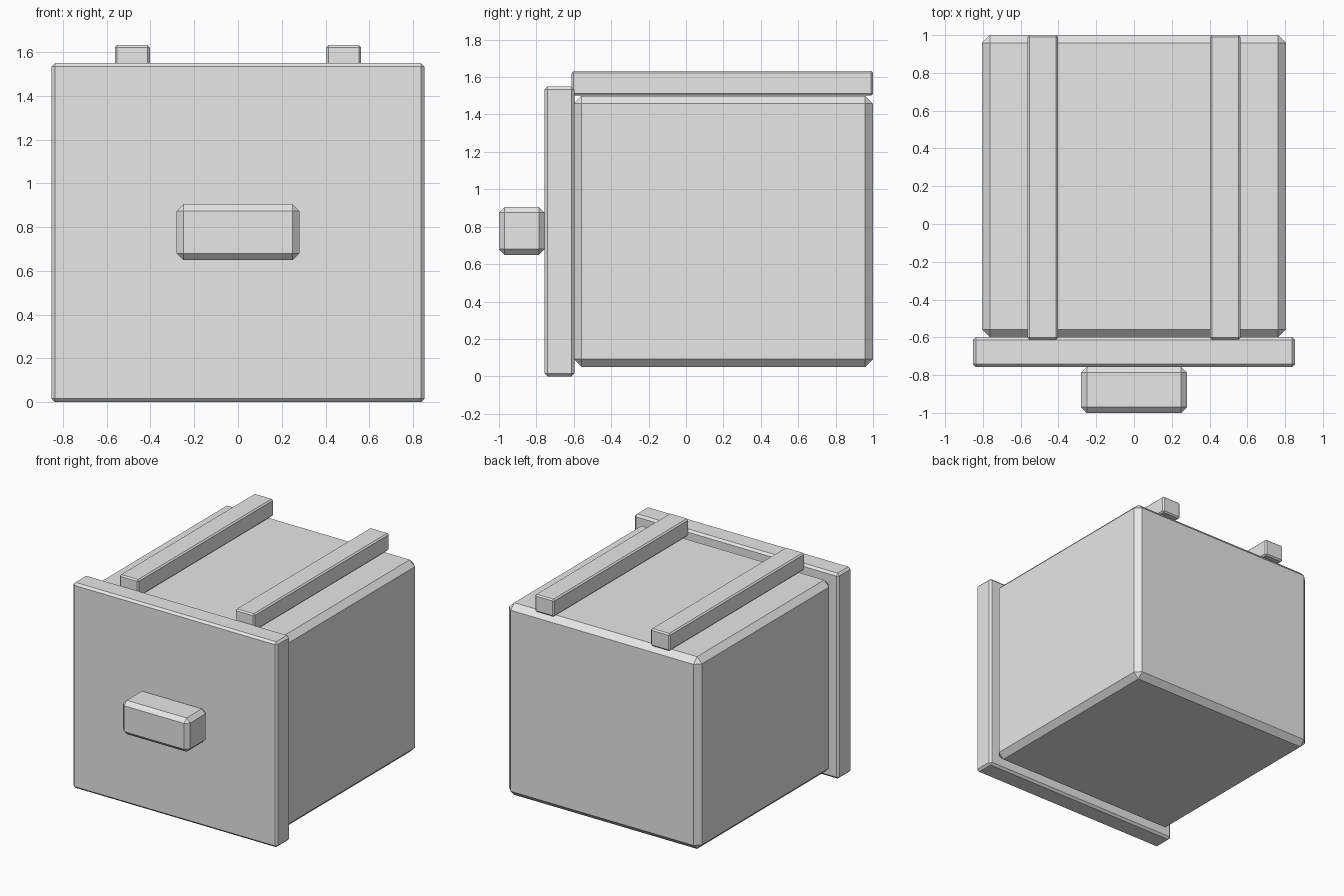
import bpy
import bmesh
from mathutils import Vector

cube = bpy.data.objects.get("Cube")
if cube:
    bpy.data.objects.remove(cube, do_unlink=True)

# One plain grey for every part
grey = bpy.data.materials.new("plain_grey")
grey.use_nodes = True
colour = (0.8, 0.8, 0.8, 1)
grey.diffuse_color = colour
grey.node_tree.nodes["Principled BSDF"].inputs["Base Color"].default_value = colour


def chamfered_box(name, low, high, chamfer):
    """Box between two corners with a flat chamfer on every edge."""
    low, high = Vector(low), Vector(high)
    size, centre = high - low, (low + high) / 2
    bm = bmesh.new()
    bmesh.ops.create_cube(bm, size=1)
    for v in bm.verts:
        v.co = Vector(a * b for a, b in zip(v.co, size))
    bmesh.ops.bevel(bm, geom=bm.edges[:], offset=chamfer, offset_type='OFFSET',
                    segments=1, affect='EDGES')
    mesh = bpy.data.meshes.new(name)
    bm.to_mesh(mesh)
    bm.free()
    mesh.materials.append(grey)
    obj = bpy.data.objects.new(name, mesh)
    obj.location = centre
    bpy.context.collection.objects.link(obj)
    return obj


# Drawer body, front panel and handle
chamfered_box("drawer_body", (-0.805, -0.6, 0.05), (0.805, 1, 1.5), 0.042)
chamfered_box("front_panel", (-0.853, -0.757, 0), (0.853, -0.597, 1.55), 0.016)
chamfered_box("handle", (-0.28, -1, 0.65), (0.28, -0.757, 0.905), 0.03)

# Pair of runners along the top
for side, x in (("right", -0.483), ("left", 0.483)):
    chamfered_box(side + "_runner", (x - 0.08, -0.612, 1.501),
                  (x + 0.08, 1, 1.632), 0.01)
